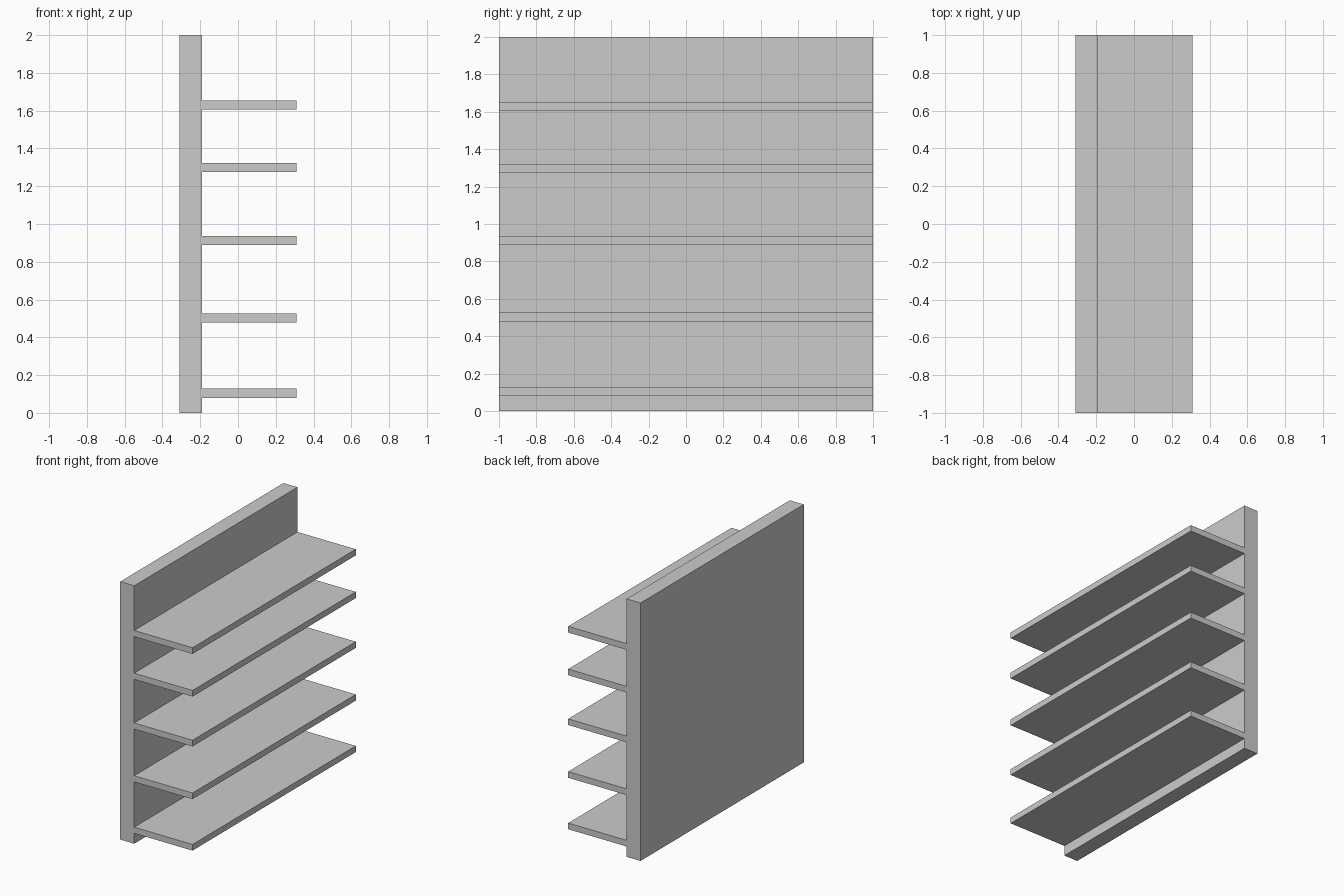
import bpy

if "Cube" in bpy.data.objects:
    bpy.data.objects.remove(bpy.data.objects["Cube"])


def box(name, x0, x1, y0, y1, z0, z1):
    bpy.ops.mesh.primitive_cube_add(
        size=1, location=((x0 + x1) / 2, (y0 + y1) / 2, (z0 + z1) / 2))
    obj = bpy.context.object
    obj.name = name
    obj.scale = (x1 - x0, y1 - y0, z1 - z0)
    bpy.ops.object.transform_apply(location=False, rotation=False, scale=True)
    return obj


BACK_X, JOIN_X, FRONT_X = -0.31, -0.19, 0.31
THICK = 0.048

# Upright back panel
box("back_panel", BACK_X, JOIN_X, -1, 1, 0, 2)

# Five full-width shelves, listed by centre height
for i, z in enumerate((0.104, 0.503, 0.912, 1.298, 1.629), 1):
    box(f"shelf_{i}", JOIN_X, FRONT_X, -1, 1, z - THICK / 2, z + THICK / 2)
